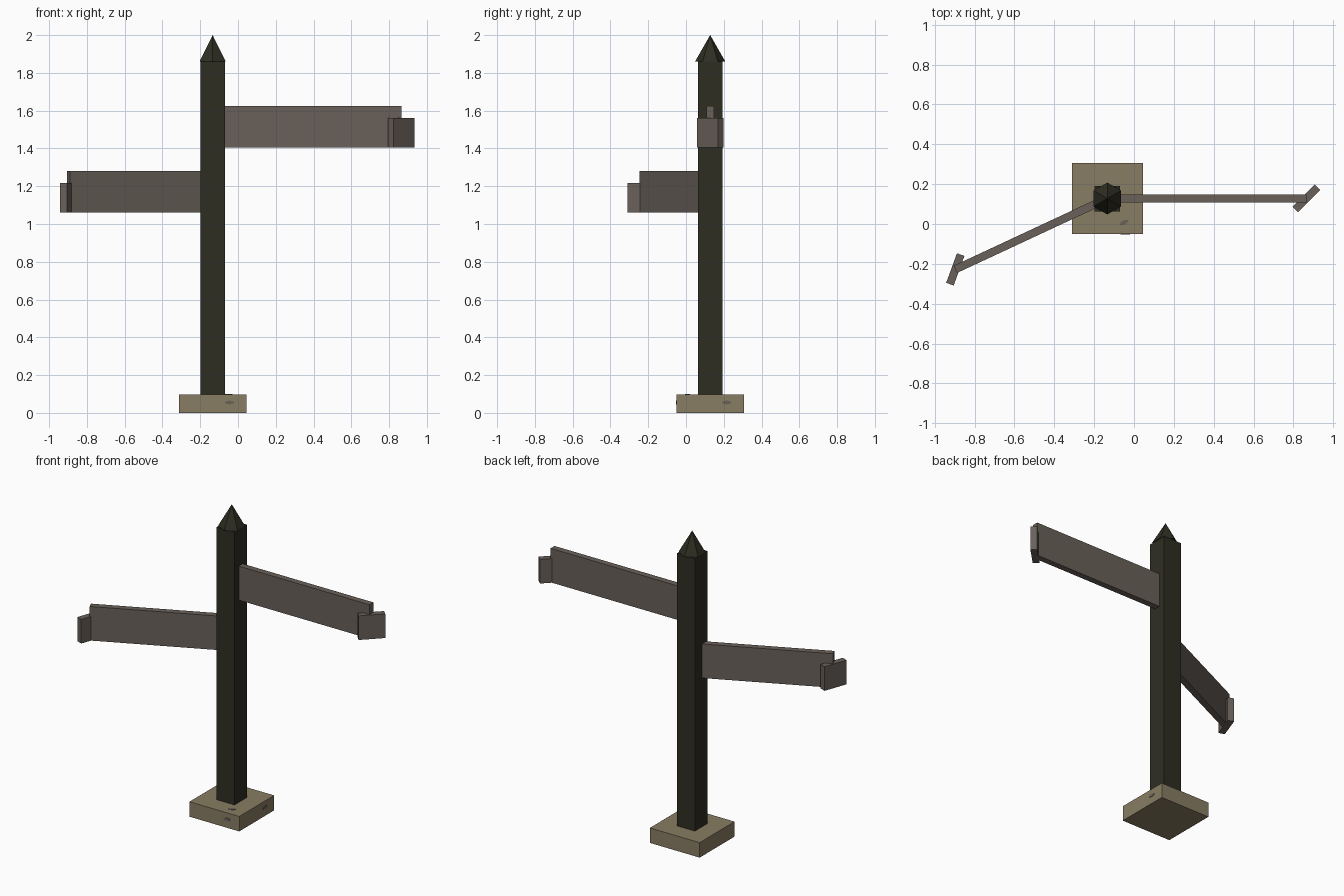
import bpy
from math import radians, cos, sin, pi

cube = bpy.data.objects.get("Cube")
if cube:
    bpy.data.objects.remove(cube, do_unlink=True)


def material(name, rgb):
    m = bpy.data.materials.new(name)
    m.use_nodes = True
    m.diffuse_color = (*rgb, 1)
    m.node_tree.nodes["Principled BSDF"].inputs["Base Color"].default_value = (*rgb, 1)
    return m


post_wood = material("dark olive wood", (0.028, 0.027, 0.016))
sign_wood = material("grey brown wood", (0.142, 0.118, 0.102))
base_wood = material("tan base", (0.25, 0.205, 0.125))


def finish(name, mat):
    ob = bpy.context.object
    ob.name = name
    ob.data.materials.append(mat)
    return ob


def box(name, mat, center, size, angle=0):
    bpy.ops.mesh.primitive_cube_add(size=1, location=center, rotation=(0, 0, radians(angle)))
    ob = finish(name, mat)
    ob.scale = size
    return ob


PX, PY = -0.134, 0.128   # post axis
BASE_W, BASE_H = 0.356, 0.097
POST_TOP = 1.86

# Base, square post and six-sided pointed cap
box("base", base_wood, (PX, PY, BASE_H / 2), (BASE_W, BASE_W, BASE_H))
box("post", post_wood, (PX, PY, (BASE_H + POST_TOP) / 2), (0.128, 0.128, POST_TOP - BASE_H))
bpy.ops.mesh.primitive_cone_add(vertices=6, radius1=0.08, radius2=0, depth=0.14,
                                location=(PX, PY, POST_TOP + 0.07))
finish("post_cap", post_wood)


# Sign boards: a long plank from the post plus a shorter plate across its tip
def sign(name, angle, length, bottom, plate_angle):
    dx, dy = cos(radians(angle)), sin(radians(angle))
    box(name + "_board", sign_wood,
        (PX + dx * length / 2, PY + dy * length / 2, bottom + 0.11), (length, 0.04, 0.22), angle)
    box(name + "_end_plate", sign_wood,
        (PX + dx * length, PY + dy * length, bottom + 0.078), (0.158, 0.04, 0.156), plate_angle)


sign("left_sign", 0, 0.999, 1.405, 45)
sign("right_sign", 180 + 25, 0.842, 1.06, 70)


# Small grey blemishes on the base, as thin oval plates
def blemish(name, center, rotation):
    bpy.ops.mesh.primitive_cylinder_add(vertices=12, radius=1, depth=1,
                                        location=center, rotation=rotation)
    finish(name, sign_wood).scale = (0.024, 0.01, 0.004)


half = BASE_W / 2
blemish("front_blemish", (-0.045, PY - half, 0.055), (pi / 2, 0, 0))
blemish("side_blemish", (PX + half, 0.215, 0.055), (pi / 2, 0, pi / 2))
blemish("top_blemish", (-0.05, 0.008, BASE_H), (0, 0, radians(25)))
